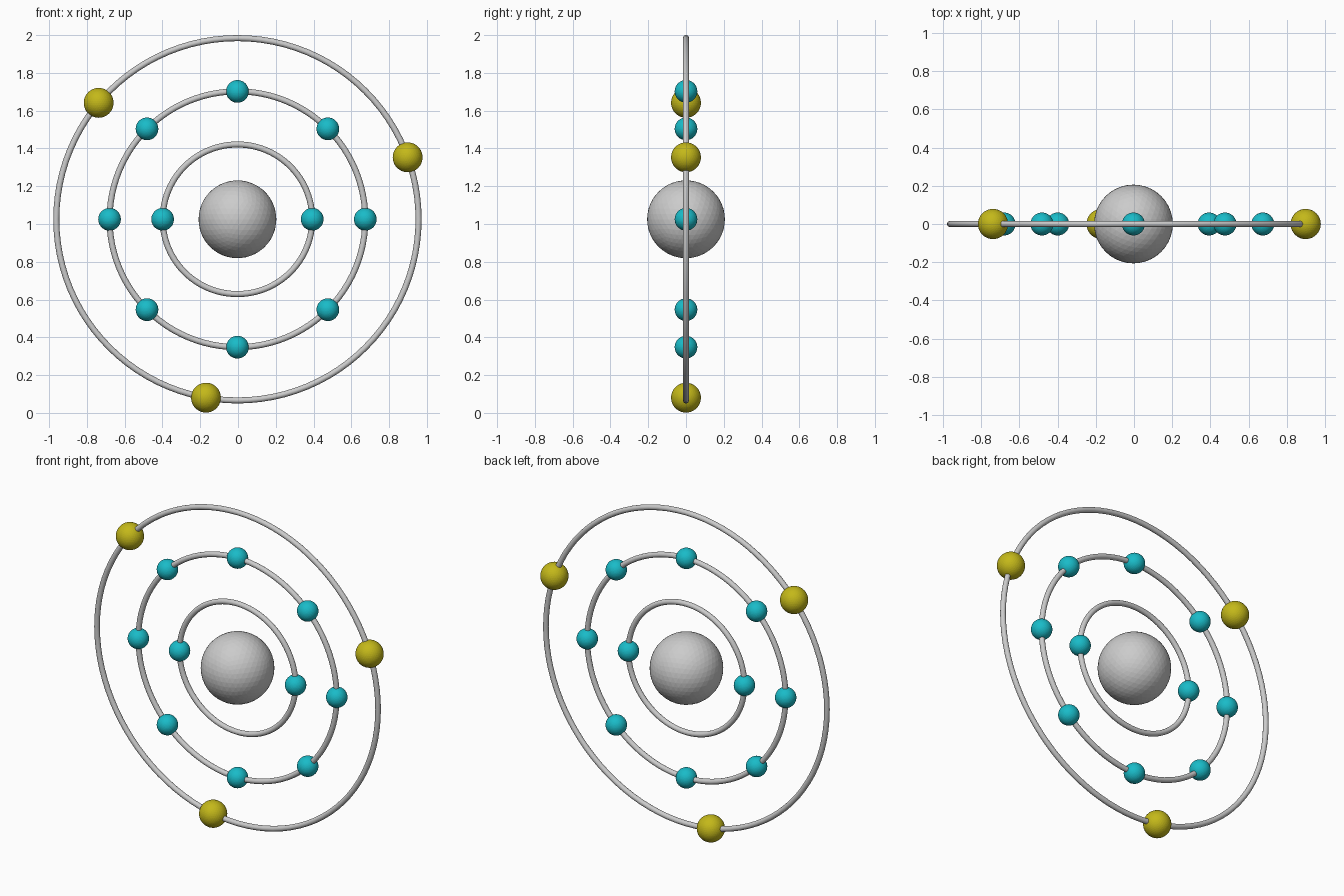
import bpy
import math

if "Cube" in bpy.data.objects:
    bpy.data.objects.remove(bpy.data.objects["Cube"])

CENTRE_X, CENTRE_Z = -0.003, 1.025


def material(name, rgb):
    m = bpy.data.materials.new(name)
    m.diffuse_color = (*rgb, 1)
    m.use_nodes = True
    m.node_tree.nodes["Principled BSDF"].inputs["Base Color"].default_value = m.diffuse_color
    return m


def ball(name, x, z, radius, mat=None):
    bpy.ops.mesh.primitive_ico_sphere_add(subdivisions=4, radius=radius, location=(x, 0, z))
    ob = bpy.context.object
    ob.name = name
    if mat:
        ob.data.materials.append(mat)


def orbit(name, radius, tube, count, start, ball_radius, mat):
    # Upright ring with evenly spaced balls threaded on it
    bpy.ops.mesh.primitive_torus_add(
        major_segments=96, minor_segments=16, major_radius=radius, minor_radius=tube,
        location=(CENTRE_X, 0, CENTRE_Z), rotation=(math.pi / 2, 0, 0))
    bpy.context.object.name = name + "_ring"
    bpy.ops.object.shade_smooth_by_angle()
    for i in range(count):
        a = math.radians(start) + math.tau * i / count
        ball(f"{name}_electron_{i + 1}", CENTRE_X + radius * math.cos(a),
             CENTRE_Z + radius * math.sin(a), ball_radius, mat)


cyan = material("cyan", (0.01, 0.5, 0.58))
yellow = material("yellow", (0.55, 0.48, 0.01))

# Central nucleus
ball("nucleus", CENTRE_X, CENTRE_Z, 0.206)

# Three concentric electron shells
orbit("inner", 0.396, 0.016, 2, 0, 0.06, cyan)
orbit("middle", 0.677, 0.016, 8, 0, 0.06, cyan)
orbit("outer", 0.959, 0.016, 3, 20, 0.079, yellow)
